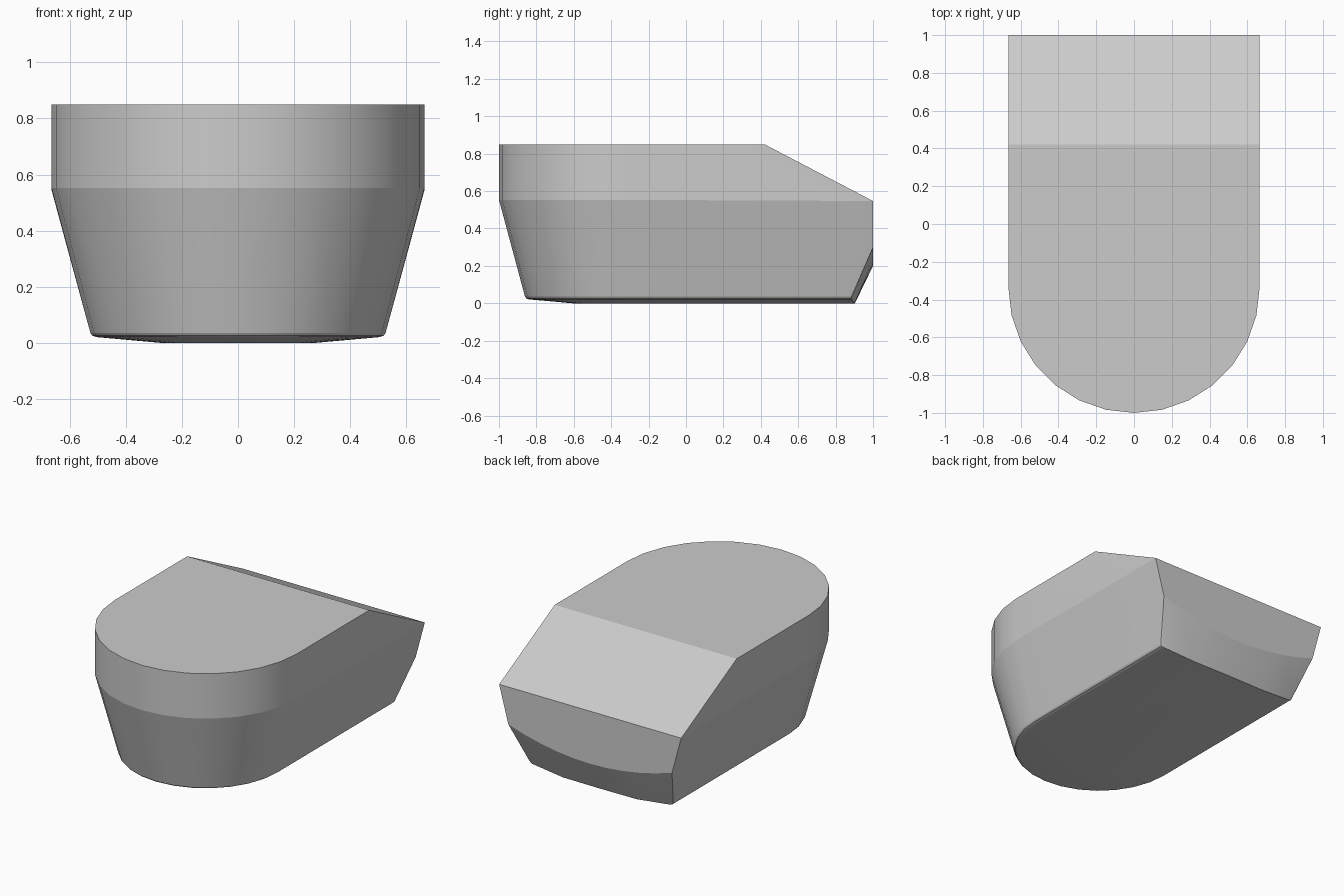
import bpy, bmesh
from math import sin, cos, pi, radians

if "Cube" in bpy.data.objects:
    bpy.data.objects.remove(bpy.data.objects["Cube"])

ARC_Y = -0.335          # centre of the rounded front
SEGMENTS = 14
# (half width, height, back end) of each level, bottom to top
LEVELS = [(0.27, 0.0, 0.90), (0.505, 0.021, 0.885), (0.519, 0.026, 0.882),
          (0.526, 0.036, 0.884), (0.665, 0.553, None), (0.665, 0.85, 0.42)]

bm = bmesh.new()

# U-shaped levels: rounded front plus straight sides running to the back
for r, z, back in LEVELS:
    for i in range(SEGMENTS + 1):
        a = pi * i / SEGMENTS
        bm.verts.new((r * cos(a), ARC_Y - r * sin(a), z))
    if back is not None:
        for s in (-1, 1):
            bm.verts.new((s * r, back, z))

# Upper back corners where the sloped top meets the back wall
for s in (-1, 1):
    bm.verts.new((s * 0.665, 1.0, 0.547))

# Bowed lower edge of the back wall and bowed rear edge of the base
N = 10
for i in range(N + 1):
    t = 2 * i / N - 1
    bm.verts.new((0.598 * t, 1.0, 0.20 + 0.10 * t * t))
    if abs(t) < 0.9:
        x = 0.505 * t
        z = max(0.0, (abs(x) - 0.27) * 0.021 / 0.235)
        bm.verts.new((x, 0.903 - 0.018 * t * t, z))

# The body is fully convex, so a hull gives its skin
hull = bmesh.ops.convex_hull(bm, input=bm.verts[:])
loose = {g for g in hull["geom_interior"] + hull["geom_unused"]
         if isinstance(g, bmesh.types.BMVert)}
bmesh.ops.delete(bm, geom=list(loose), context='VERTS')
bmesh.ops.dissolve_limit(bm, angle_limit=radians(0.6), verts=bm.verts[:], edges=bm.edges[:])
bmesh.ops.recalc_face_normals(bm, faces=bm.faces[:])

mesh = bpy.data.meshes.new("body")
bm.to_mesh(mesh)
bm.free()
body = bpy.data.objects.new("body", mesh)
bpy.context.collection.objects.link(body)

# Smooth the rounded front, keep the creases crisp
bpy.context.view_layer.objects.active = body
body.select_set(True)
bpy.ops.object.shade_smooth_by_angle(angle=radians(13.5))
